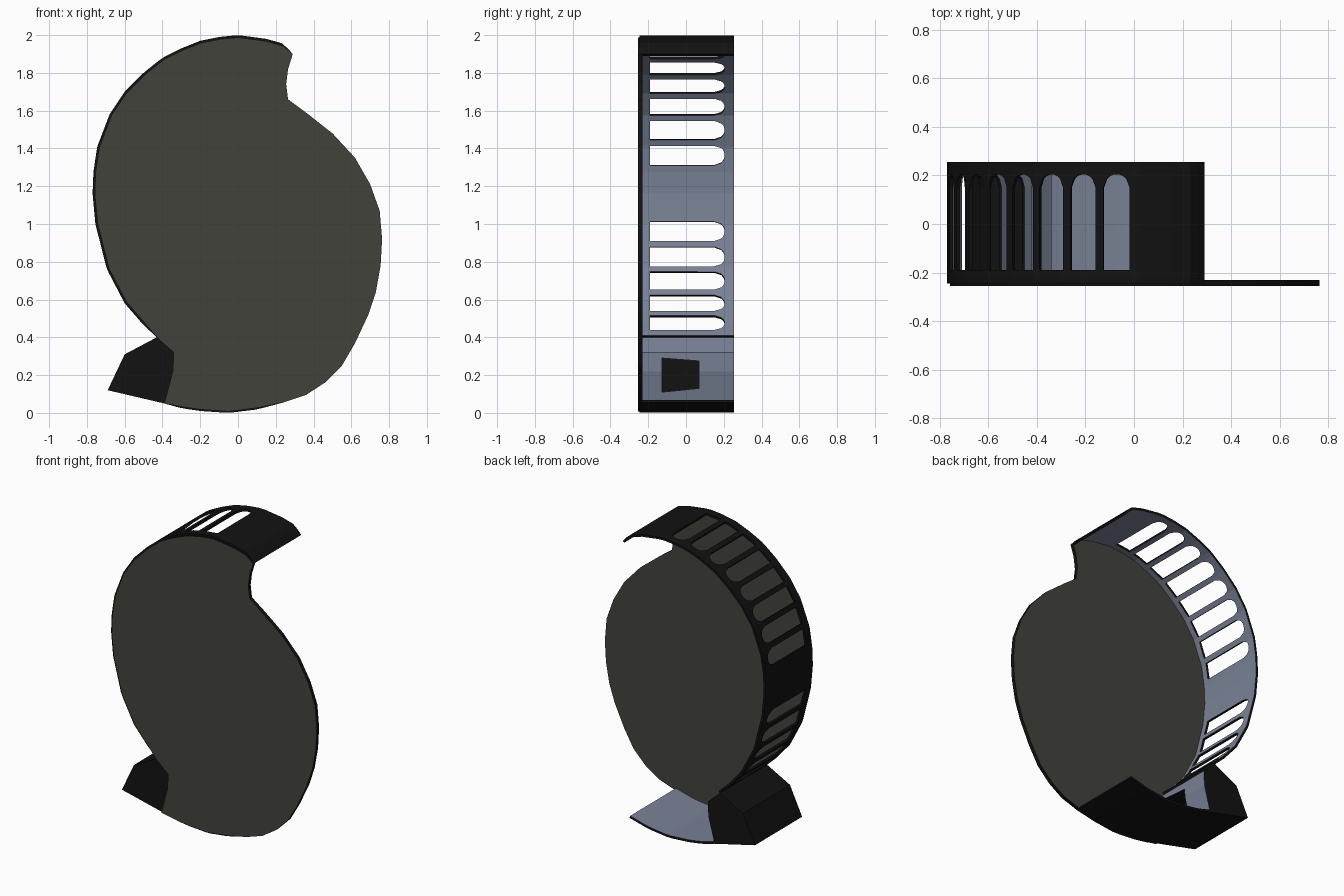
import bpy, bmesh, math
from mathutils import Vector

if "Cube" in bpy.data.objects:
    bpy.data.objects.remove(bpy.data.objects["Cube"])


def material(name, rgb):
    m = bpy.data.materials.new(name)
    m.diffuse_color = (*rgb, 1)
    m.use_nodes = True
    m.node_tree.nodes["Principled BSDF"].inputs["Base Color"].default_value = m.diffuse_color
    return m


BLACK = material("black", (0.006, 0.006, 0.006))
SLATE = material("slate", (0.19, 0.22, 0.30))
OLIVE = material("dark_olive", (0.055, 0.055, 0.045))
FRONT, BACK = -0.255, 0.255

# Outline in x, z, split into runs going round from the top right tip
SHELL = [(.29, 1.90), (.24, 1.955), (.15, 1.98), (0, 2), (-.1, 1.99), (-.2, 1.97),
         (-.3, 1.93), (-.4, 1.88), (-.5, 1.80), (-.6, 1.70), (-.68, 1.58), (-.745, 1.41),
         (-.765, 1.28), (-.77, 1.16), (-.755, 1.0), (-.694, .76), (-.6, .58), (-.5, .465), (-.43, .40)]
INNER_WALL = [(-.34, .32), (-.345, .22)]
BASE = [(-.39, .05), (-.3, .025), (-.2, .01), (-.05, 0), (.1, .018), (.24, .055)]
RIGHT = [(.36, .095), (.46, .16), (.55, .25), (.62, .37), (.69, .52), (.73, .64), (.755, .78),
         (.763, .92), (.75, 1.07), (.70, 1.21), (.62, 1.35), (.5, 1.48), (.36, 1.59),
         (.265, 1.66), (.255, 1.74), (.265, 1.82)]


def make_object(name, bm, mats):
    me = bpy.data.meshes.new(name)
    bm.to_mesh(me)
    bm.free()
    for m in mats:
        me.materials.append(m)
    ob = bpy.data.objects.new(name, me)
    bpy.context.collection.objects.link(ob)
    return ob


def prism(name, outline, y0, y1, mats, cap=0):
    bm = bmesh.new()
    a = [bm.verts.new((x, y0, z)) for x, z in outline]
    b = [bm.verts.new((x, y1, z)) for x, z in outline]
    bm.faces.new(a).material_index = cap
    bm.faces.new(b[::-1]).material_index = cap
    n = len(a)
    for i in range(n):
        bm.faces.new((a[i], b[i], b[(i + 1) % n], a[(i + 1) % n]))
    bmesh.ops.recalc_face_normals(bm, faces=bm.faces)
    return make_object(name, bm, mats)


def along(path, s):
    for p, q in zip(path, path[1:]):
        p, q = Vector(p), Vector(q)
        d = (q - p).length
        if s <= d:
            return p.lerp(q, s / d)
        s -= d
    return Vector(path[-1])


def curved_band(name, path, windows=(), width=0.108, sill=-0.19, spring=0.15, tip=0.205):
    """Strip following the path, pierced by round-headed windows."""
    bm = bmesh.new()
    y0 = FRONT + 0.01
    length = sum((Vector(q) - Vector(p)).length for p, q in zip(path, path[1:]))

    def quad(s0, s1, lo0, lo1, hi0, hi1):
        p, q = along(path, s0), along(path, s1)
        bm.faces.new([bm.verts.new(v) for v in ((p.x, lo0, p.y), (p.x, hi0, p.y),
                                                (q.x, hi1, q.y), (q.x, lo1, q.y))])

    def solid(s0, s1):
        n = max(1, round((s1 - s0) / 0.04))
        st = [s0 + (s1 - s0) * i / n for i in range(n + 1)]
        for a, b in zip(st, st[1:]):
            for lo, hi in ((y0, sill), (sill, spring), (spring, BACK)):
                quad(a, b, lo, lo, hi, hi)

    pos = 0
    for w in windows:
        solid(pos, w)
        t = [i / 8 for i in range(9)]
        arch = [spring + (tip - spring) * math.sqrt(max(0, 1 - (2 * k - 1) ** 2)) for k in t]
        for i in range(8):
            a, b = w + width * t[i], w + width * t[i + 1]
            quad(a, b, y0, y0, sill, sill)
            quad(a, b, arch[i], arch[i + 1], BACK, BACK)
        pos = w + width
    solid(pos, length)
    bmesh.ops.remove_doubles(bm, verts=bm.verts, dist=0.0005)
    bmesh.ops.recalc_face_normals(bm, faces=bm.faces)
    bm.normal_update()
    out = sum(f.normal.dot(f.calc_center_median() - Vector((0, 0, 1))) for f in bm.faces)
    if out < 0:
        bmesh.ops.reverse_faces(bm, faces=bm.faces)
    ob = make_object(name, bm, [BLACK, SLATE])
    mod = ob.modifiers.new("thickness", "SOLIDIFY")
    mod.thickness = 0.015
    mod.offset = -1
    mod.material_offset = 1
    return ob


def inset(points, d=0.012):
    c = Vector((0, 1))
    return [tuple(Vector(p) + (c - Vector(p)).normalized() * d) for p in points]


# Front plate, sitting just inside the curved shell
plate = SHELL[:1] + inset(SHELL[1:-1]) + SHELL[-1:] + INNER_WALL + BASE[:1] + inset(BASE[1:-1], .008) + BASE[-1:] + RIGHT
prism("front_plate", plate, FRONT, -0.23, [BLACK, OLIVE], cap=1)

# Windowed shell and plain base
upper = [0.338 + 0.1414 * i for i in range(8)]
lower = [1.738 + 0.14 * i for i in range(5)]
curved_band("window_shell", SHELL, upper + lower)
curved_band("base_shell", BASE)

# Side box with slate inner wall
box = prism("side_box", [(-.43, .40), (-.6, .31), (-.69, .12)] + BASE[:1] + INNER_WALL[::-1],
            FRONT + 0.01, BACK, [BLACK, SLATE])
for f in box.data.polygons:
    if f.normal.x > 0.3:
        f.material_index = 1

# Tapered port recessed in the inner wall
bm = bmesh.new()
rings = [[bm.verts.new((x, y, z)) for y, z in ((-.127, .11), (.07, .13), (.07, .275), (-.127, .29))]
         for x in (-.47, -.28)]
bm.faces.new(rings[0])
bm.faces.new(rings[1])
for i in range(4):
    j = (i + 1) % 4
    bm.faces.new((rings[0][i], rings[0][j], rings[1][j], rings[1][i]))
bmesh.ops.recalc_face_normals(bm, faces=bm.faces)
cutter = make_object("port_cutter", bm, [BLACK, SLATE])
cutter.hide_render = True
cutter.hide_set(True)
cut = box.modifiers.new("port", "BOOLEAN")
cut.operation = "DIFFERENCE"
cut.solver = "EXACT"
cut.object = cutter
